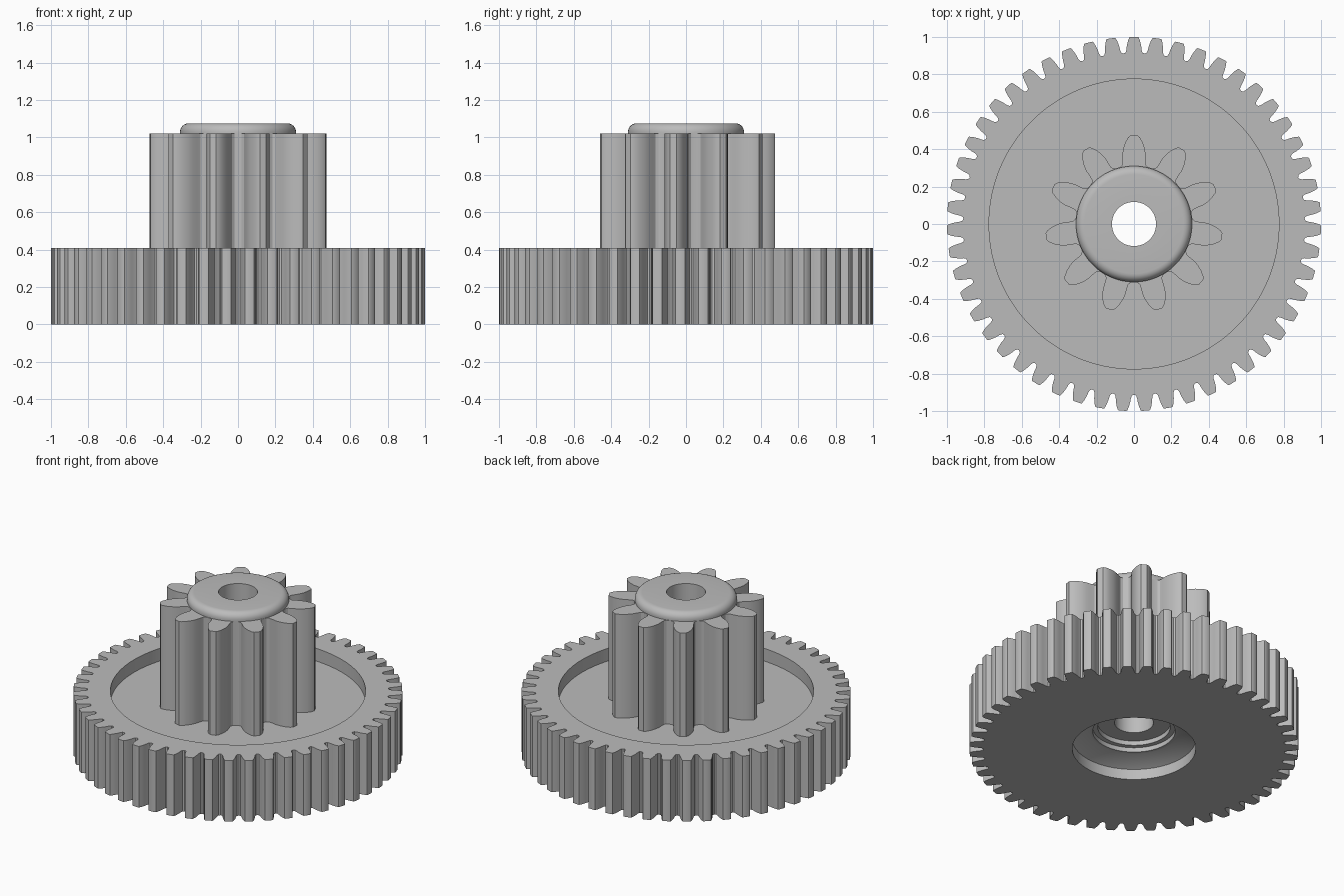
import bpy, bmesh, math

cube = bpy.data.objects.get("Cube")
if cube:
    bpy.data.objects.remove(cube, do_unlink=True)

GREY = (0.5, 0.5, 0.5, 1.0)
mat = bpy.data.materials.new("plain_grey")
mat.use_nodes = True
mat.diffuse_color = GREY
mat.node_tree.nodes["Principled BSDF"].inputs["Base Color"].default_value = GREY


def gear_outline(teeth, root, flank):
    """Polar outline of a gear; flank lists (radius, half width) from base to tip."""
    pitch = 2 * math.pi / teeth
    rising = [(r, -w / r) for r, w in flank]
    falling = [(r, -a) for r, a in reversed(rising)]
    tooth = [(root, -pitch / 2)] + rising + [(flank[-1][0], 0)] + falling
    return [(r, math.pi / 2 + i * pitch + a) for i in range(teeth) for r, a in tooth]


def loft(name, outline, sections):
    """Bridge rings into a closed solid; a section is (radius, z), radius None = toothed."""
    bm = bmesh.new()
    rings = []
    for radius, z in sections:
        rings.append([bm.verts.new(((radius or r) * math.cos(a),
                                    (radius or r) * math.sin(a), z)) for r, a in outline])
    n = len(outline)
    for a, b in zip(rings, rings[1:] + rings[:1]):
        for i in range(n):
            j = (i + 1) % n
            bm.faces.new((a[i], a[j], b[j], b[i]))
    bmesh.ops.recalc_face_normals(bm, faces=bm.faces)
    mesh = bpy.data.meshes.new(name)
    bm.to_mesh(mesh)
    bm.free()
    mesh.materials.append(mat)
    obj = bpy.data.objects.new(name, mesh)
    bpy.context.collection.objects.link(obj)
    bpy.ops.object.select_all(action='DESELECT')
    obj.select_set(True)
    bpy.context.view_layer.objects.active = obj
    bpy.ops.object.shade_smooth_by_angle(angle=math.radians(30))
    return obj


# Wide wheel: toothed rim, recessed top face, stepped conical counterbore below
wheel = gear_outline(51, 0.913, [(0.917, 0.046), (0.93, 0.041), (0.955, 0.038),
                                 (0.98, 0.032), (0.998, 0.025), (1.0, 0.021)])
loft("large_gear", wheel, [
    (None, 0), (None, 0.41), (0.775, 0.41), (0.775, 0.325), (0.22, 0.325),
    (0.22, 0.15), (0.25, 0.15), (0.25, 0.12), (0.27, 0.12), (0.375, 0.07), (0.375, 0)])

# Tall pinion with a rounded collar on top and a through bore
BORE, COLLAR, FILLET, TOP = 0.118, 0.31, 0.045, 1.075
collar = [(COLLAR - FILLET * (1 - math.cos(t)), TOP - FILLET * (1 - math.sin(t)))
          for t in (math.radians(15 * k) for k in range(7))]
pinion = gear_outline(11, 0.312, [(0.314, 0.072), (0.325, 0.062), (0.35, 0.061),
                                  (0.38, 0.062), (0.41, 0.057), (0.44, 0.046),
                                  (0.465, 0.031), (0.475, 0.018)])
loft("pinion_gear", pinion,
     [(BORE, 0.18), (0.23, 0.18), (0.23, 0.32), (None, 0.32), (None, 1.02),
      (COLLAR, 1.02)] + collar + [(BORE, TOP)])
